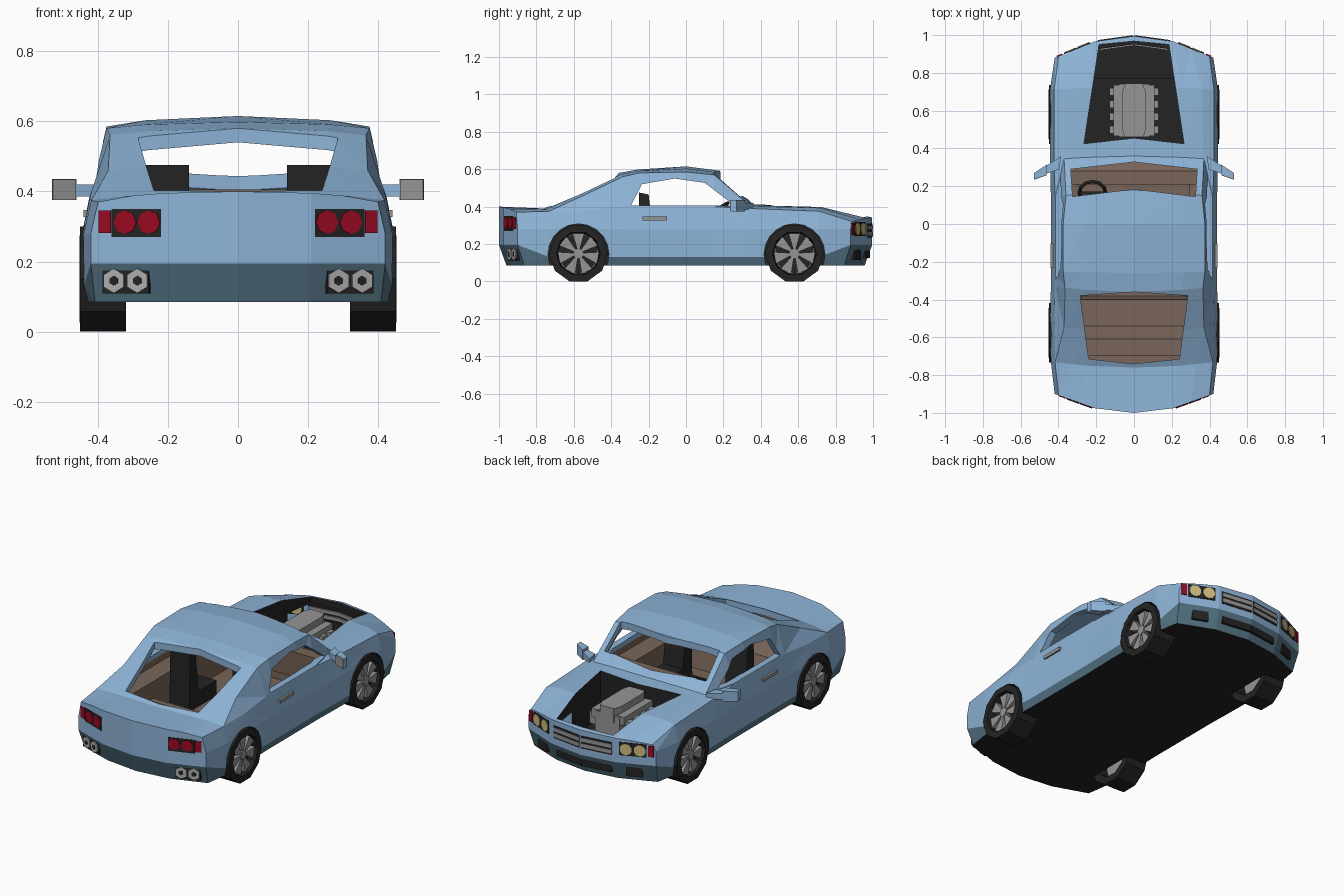
import bpy, bmesh, math
from mathutils import Matrix

if "Cube" in bpy.data.objects:
    bpy.data.objects.remove(bpy.data.objects["Cube"], do_unlink=True)


def material(name, rgb):
    m = bpy.data.materials.new(name)
    m.use_nodes = True
    m.diffuse_color = (*rgb, 1)
    m.node_tree.nodes["Principled BSDF"].inputs["Base Color"].default_value = (*rgb, 1)
    return m


BLUE = material("body blue", (.27, .455, .68))
SLATE = material("sill slate blue", (.09, .175, .235))
BLACK = material("black", (.017, .017, .017))
BROWN = material("interior brown", (.19, .13, .10))
GREY = material("metal grey", (.3, .3, .3))
RED = material("lamp red", (.32, .003, .016))
YELLOW = material("lamp yellow", (.62, .5, .21))
SILVER = material("exhaust silver", (.42, .42, .42))


def finish(name, bm, *mats):
    bmesh.ops.recalc_face_normals(bm, faces=bm.faces)
    mesh = bpy.data.meshes.new(name)
    bm.to_mesh(mesh)
    bm.free()
    for m in mats:
        mesh.materials.append(m)
    ob = bpy.data.objects.new(name, mesh)
    bpy.context.collection.objects.link(ob)
    return ob


def prism(name, polys, axis, lo, hi, mat):
    """Extrude flat outlines along X (outline in y, z) or Z (outline in x, y)."""
    bm = bmesh.new()
    for pts in polys:
        ring = lambda h: [bm.verts.new((h, *p) if axis == "X" else (*p, h)) for p in pts]
        a, b = ring(lo), ring(hi)
        bm.faces.new(a)
        bm.faces.new(b)
        for i in range(len(a)):
            j = (i + 1) % len(a)
            bm.faces.new((a[i], a[j], b[j], b[i]))
    return finish(name, bm, mat)


def block(name, loc, size, mat, turn=0):
    bm = bmesh.new()
    bmesh.ops.create_cube(bm, size=1, matrix=Matrix.Translation(loc)
                          @ Matrix.Rotation(turn, 4, "Z") @ Matrix.Diagonal((*size, 1)))
    return finish(name, bm, mat)


def disc(name, loc, r, depth, mat, sides, turn=0):
    bm = bmesh.new()
    bmesh.ops.create_cone(bm, cap_ends=True, segments=sides, radius1=r, radius2=r, depth=depth,
                          matrix=Matrix.Translation(loc) @ Matrix.Rotation(turn, 4, "Z")
                          @ Matrix.Rotation(math.pi / 2, 4, "X"))
    return finish(name, bm, mat)


def cut(ob, cutter):
    mod = ob.modifiers.new("cut", "BOOLEAN")
    mod.operation, mod.solver, mod.object = "DIFFERENCE", "EXACT", cutter
    mod.material_mode = "TRANSFER"
    bpy.context.view_layer.objects.active = ob
    bpy.ops.object.modifier_apply(modifier=mod.name)
    bpy.data.objects.remove(cutter, do_unlink=True)


def bend(x, w):
    """Share of the plan curve reached at x."""
    t = abs(x) / w
    return .5 * t if t < .5 else 1.5 * t - .5


# Stations: y, bow, half width, belt z, roof edge x, roof edge z, centre z
STATIONS = [
    (-1, .1, .42, .37, .3, .388, .4),
    (-.76, .03, .44, .375, .33, .385, .39),
    (-.57, .03, .445, .38, .37, .46, .475),
    (-.36, .03, .44, .4, .365, .56, .58),
    (-.26, .01, .44, .4, .375, .58, .598),
    (0, 0, .44, .4, .375, .585, .615),
    (.18, .04, .44, .4, .36, .57, .592),
    (.36, .02, .445, .39, .37, .402, .412),
    (.73, .02, .445, .375, .36, .393, .4),
    (.995, .115, .42, .32, .3, .332, .342)]


def loft(name, rows, cabin, mats, rule):
    """Surface of a 6 x n x 3 box, each point moved to its station."""
    bm, n, cache = bmesh.new(), len(rows) - 1, {}
    steps = (-1, -.8, -.5, 0, .5, .8, 1)

    def v(i, j, k):
        if (i, j, k) in cache:
            return cache[i, j, k]
        y, bow, w, zb, xe, ze, zc = rows[j]
        d = .03 if cabin else 0
        end = j in (0, n) and not cabin
        if k == 3:
            a = abs(i - 3)
            x = (0, .7 * xe, xe - d, .95 * w - d)[a] * (1 if i > 3 else -1)
            z = (zc, ze + .6 * (zc - ze), ze, zb + d / 3)[a] - d * 4 / 3
        else:
            x = steps[i] * ((.29, .29, w - .05) if cabin else (.97 * w, w, w))[k]
            z = ((.13, .32, .33) if cabin else (.085, .195 if end else .13, .28))[k]
        y -= math.copysign(bow * bend(x, w), y)
        if end and k == 0:
            y -= math.copysign(.04, y)
        cache[i, j, k] = bm.verts.new((x, y, z))
        return cache[i, j, k]

    quad = lambda *ids: bm.faces.new([v(*q) for q in ids])
    for j in range(n):
        for i in range(6):
            for k in (0, 3):
                quad((i, j, k), (i + 1, j, k), (i + 1, j + 1, k), (i, j + 1, k))
        for k in range(3):
            for i in (0, 6):
                quad((i, j, k), (i, j + 1, k), (i, j + 1, k + 1), (i, j, k + 1))
    for i in range(6):
        for k in range(3):
            for j in (0, n):
                quad((i, j, k), (i + 1, j, k), (i + 1, j, k + 1), (i, j, k + 1))
    bmesh.ops.triangulate(bm, faces=bm.faces)
    for f in bm.faces:
        f.material_index = rule(f.calc_center_median().z)
    return finish(name, bm, *mats)


def mirrored(half):
    return half + [(-x, y) for x, y in reversed(half) if x]


# Body shell with cabin, windows, engine bay, hollow nose and wheel arches cut out
body = loft("body", STATIONS, False, (BLUE, SLATE, BLACK), lambda z: (z < .165) + (z < .09))
cut(body, loft("cabin_cutter", STATIONS[1:8], True, (BROWN, BLUE), lambda z: int(z > .4)))
cut(body, prism("side_window_cutter", [[(-.295, .405), (-.235, .52), (-.06, .55), (.1, .527),
                                        (.26, .405)]], "X", -.6, .6, BLUE))
cut(body, prism("rear_window_cutter", [mirrored([(0, -.36), (.285, -.38), (.24, -.715), (0, -.74)])],
                "Z", .337, .8, BLUE))
cut(body, prism("windscreen_cutter", [mirrored([(0, .185), (.325, .145), (.335, .29), (0, .328)])],
                "Z", .355, .8, BLUE))
cut(body, prism("engine_bay_cutter", [mirrored([(0, .455), (.265, .425), (.185, .95), (0, .968)])],
                "Z", .14, .8, BLACK))
cut(body, prism("nose_cutter", [mirrored([(0, .77), (.36, .77), (.36, .865), (.2, .94), (0, .962)])],
                "Z", .145, .305, BLUE))
prism("bay_floor", [mirrored([(0, .77), (.36, .77), (.36, .865), (.2, .94), (0, .962)])],
      "Z", .14, .148, BLACK)
AXLES = {"rear": -.575, "front": .58}
for s in (-1, 1):
    for y in AXLES.values():
        cut(body, disc("arch_cutter", (s * .42, y, .145), .163, .22, BLACK, 20, math.pi / 2))


def tyre(name, s, y):
    """Ten-sided ring with a flat at the bottom."""
    bm = bmesh.new()
    outline = [(.32, .157), (.45, .157), (.452, .118), (.43, .113), (.34, .11), (.32, .115)]
    rings = []
    for i in range(10):
        a = (i + .5) * math.pi / 5
        rings.append([bm.verts.new((s * x, y + r * math.sin(a), .15 - r * math.cos(a)))
                      for x, r in outline])
    for i in range(10):
        p, q = rings[i], rings[(i + 1) % 10]
        for k in range(6):
            m = (k + 1) % 6
            bm.faces.new((p[k], p[m], q[m], q[k]))
    return finish(name, bm, BLACK)


# Wheels
for side, s in (("right", -1), ("left", 1)):
    for end, y in AXLES.items():
        tag = f"{end}_{side}"
        tyre(tag + "_tyre", s, y)
        disc(tag + "_rim_back", (s * .39, y, .15), .112, .02, GREY, 10, math.pi / 2)
        disc(tag + "_rim_shade", (s * .403, y, .15), .108, .008, BLACK, 10, math.pi / 2)
        disc(tag + "_hub", (s * .42, y, .15), .028, .04, GREY, 8, math.pi / 2)
        petals = []
        for i in range(7):
            a = i * math.tau / 7
            petals.append([(y + r * math.sin(a + t), .15 + r * math.cos(a + t))
                           for r, t in ((.02, -.3), (.112, -.29), (.112, .29), (.02, .3))])
        prism(tag + "_spokes", petals, "X", s * .4, s * .435, GREY)


def on_end(x, e, out):
    """Place and turn of a part on the nose (e = 1) or tail (e = -1)."""
    bow = .115 if e > 0 else .1
    slope = bow * (1.5 if abs(x) > .21 else .5) / .42
    y = e * ((.995 if e > 0 else 1) - bow * bend(x, .42) + out)
    return y, math.atan(-e * slope * math.copysign(1, x))


def end_block(name, x, z, e, w, h, mat, out=.002, deep=.016):
    y, turn = on_end(x, e, out - deep / 2)
    block(name, (x, y, z), (w, deep, h), mat, turn)


def end_disc(name, x, z, e, r, mat, sides, out, deep=.016):
    y, turn = on_end(x, e, out - deep / 2)
    disc(name, (x, y, z), r, deep, mat, sides, turn)


for side, s in (("right", -1), ("left", 1)):
    # Tail lamps and exhausts
    end_block(side + "_tail_panel", s * .288, .31, -1, .15, .08, BLACK)
    end_block(side + "_tail_marker", s * .378, .313, -1, .036, .064, RED, .004)
    for n, x in enumerate((.252, .32)):
        end_disc(f"{side}_tail_lamp_{n}", s * x, .312, -1, .034, RED, 8, .006)
    end_block(side + "_exhaust_panel", s * .318, .142, -1, .14, .066, BLACK, -.008)
    for n, x in enumerate((.285, .352)):
        end_disc(f"{side}_exhaust_{n}", s * x, .145, -1, .035, SILVER, 6, -.001)
        end_disc(f"{side}_exhaust_bore_{n}", s * x, .145, -1, .014, BLACK, 6, .001)
    # Headlamps and grille reach through the nose; air intakes below
    end_block(side + "_head_panel", s * .292, .28, 1, .15, .076, BLACK, .002, .055)
    end_block(side + "_nose_marker", s * .385, .28, 1, .03, .064, RED, .004, .06)
    for n, x in enumerate((.256, .328)):
        end_disc(f"{side}_headlamp_{n}", s * x, .28, 1, .034, YELLOW, 10, .006, .064)
    end_block(side + "_grille", s * .095, .272, 1, .19, .075, BLACK, .002, .045)
    for n in range(2):
        end_block(f"{side}_grille_bar_{n}", s * .095, .255 + n * .033, 1, .188, .022, GREY,
                  .005, .055)
    end_block(side + "_corner_intake", s * .3, .143, 1, .09, .055, BLACK, -.01)
    end_block(side + "_centre_intake", s * .09, .145, 1, .18, .04, BLACK, -.01)
    # Door handle, mirror and front seat
    block(side + "_door_handle", (s * .434, -.167, .337), (.014, .13, .02), GREY)
    arm = [(s * x, y) for x, y in ((.385, .36), (.395, .29), (.47, .265), (.47, .305))]
    prism(side + "_mirror_arm", [arm], "Z", .385, .42, BLUE)
    shell = [(s * x, y) for x, y in ((.46, .265), (.53, .24), (.53, .27), (.46, .315))]
    prism(side + "_mirror_shell", [shell], "Z", .375, .435, BLUE)
    block(side + "_mirror_glass", (s * .496, .249, .405), (.07, .006, .058), GREY, -s * .34)
    prism(side + "_seat", [[(-.26, .13), (0, .13), (0, .22), (-.17, .22), (-.2, .465), (-.25, .475)]],
          "X", s * .14, s * .27, BLACK)

# Cabin fittings
prism("rear_bench", [[(-.7, .13), (-.38, .13), (-.4, .23), (-.54, .23), (-.61, .33), (-.7, .33)]],
      "X", -.28, .28, BROWN)
prism("dashboard", [[(.22, .25), (.33, .25), (.33, .36), (.28, .405), (.21, .405)]],
      "X", -.37, .37, BROWN)
bpy.ops.mesh.primitive_torus_add(location=(-.22, .165, .385), rotation=(math.radians(30), 0, 0),
                                 major_segments=12, minor_segments=4,
                                 major_radius=.07, minor_radius=.01)
steering = bpy.context.object
steering.name = "steering_wheel"
steering.data.materials.append(BLACK)
block("steering_spoke", (-.22, .165, .385), (.13, .015, .015), BLACK)

# Engine
block("engine_block", (0, .6, .24), (.16, .28, .2), GREY)
prism("engine_cover", [mirrored([(.05, .46), (.062, .5), (.062, .7), (.045, .745)])],
      "Z", .3, .385, GREY)
for side, s in (("right", -1), ("left", 1)):
    block(side + "_valve_cover", (s * .085, .6, .32), (.045, .27, .05), GREY)
    for n in range(4):
        block(f"{side}_header_{n}", (s * .11, .5 + n * .067, .28), (.04, .04, .07), GREY)
